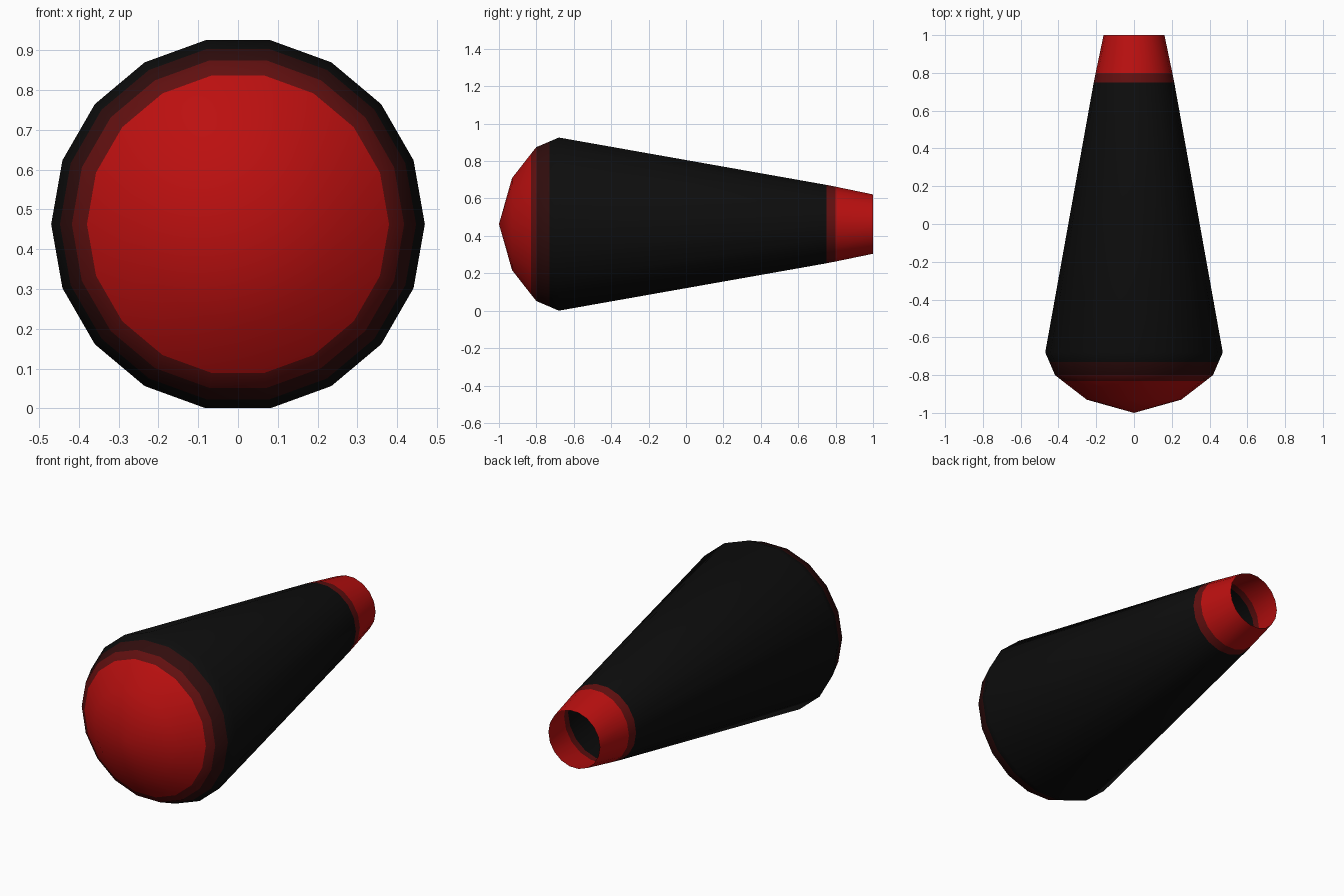
import bpy, bmesh, math

cube = bpy.data.objects.get("Cube")
if cube:
    bpy.data.objects.remove(cube, do_unlink=True)

SIDES = 18
CENTRE_Z = 0.463


def make_material(name, colour):
    mat = bpy.data.materials.new(name)
    mat.use_nodes = True
    mat.diffuse_color = (*colour, 1)
    mat.node_tree.nodes["Principled BSDF"].inputs["Base Color"].default_value = (*colour, 1)
    return mat


RED, DULL_RED, DARK_RED, BLACK = range(4)
materials = [
    make_material("bright red", (0.5, 0.005, 0.005)),
    make_material("dull red", (0.12, 0.005, 0.005)),
    make_material("dark red", (0.03, 0.004, 0.004)),
    make_material("black", (0.004, 0.004, 0.004)),
]

# Rings behind the nose tip: position along y, radius, colour of the band in front
rings = [
    (-0.93, 0.25, RED),
    (-0.83, 0.38, RED),
    (-0.80, 0.418, DULL_RED),
    (-0.73, 0.448, DARK_RED),
    (-0.68, 0.47, BLACK),
    (0.75, 0.213, BLACK),
    (0.80, 0.203, DULL_RED),
    (1.0, 0.161, RED),
]

# Open, single-walled tapered shell with a domed nose
bm = bmesh.new()
tip = bm.verts.new((0, -1, CENTRE_Z))
previous = None
for y, radius, colour in rings:
    ring = []
    for i in range(SIDES):
        a = math.tau * i / SIDES
        ring.append(bm.verts.new((radius * math.cos(a), y, CENTRE_Z + radius * math.sin(a))))
    for i in range(SIDES):
        j = (i + 1) % SIDES
        if previous is None:
            face = bm.faces.new((tip, ring[i], ring[j]))
        else:
            face = bm.faces.new((previous[i], ring[i], ring[j], previous[j]))
        face.material_index = colour
        face.smooth = True
    previous = ring

# Point the faces outward
bm.normal_update()
if bm.faces[:][0].normal.y > 0:
    bmesh.ops.reverse_faces(bm, faces=bm.faces[:])

mesh = bpy.data.meshes.new("tapered_shell")
bm.to_mesh(mesh)
bm.free()
for mat in materials:
    mesh.materials.append(mat)
shell = bpy.data.objects.new("tapered_shell", mesh)
bpy.context.collection.objects.link(shell)
